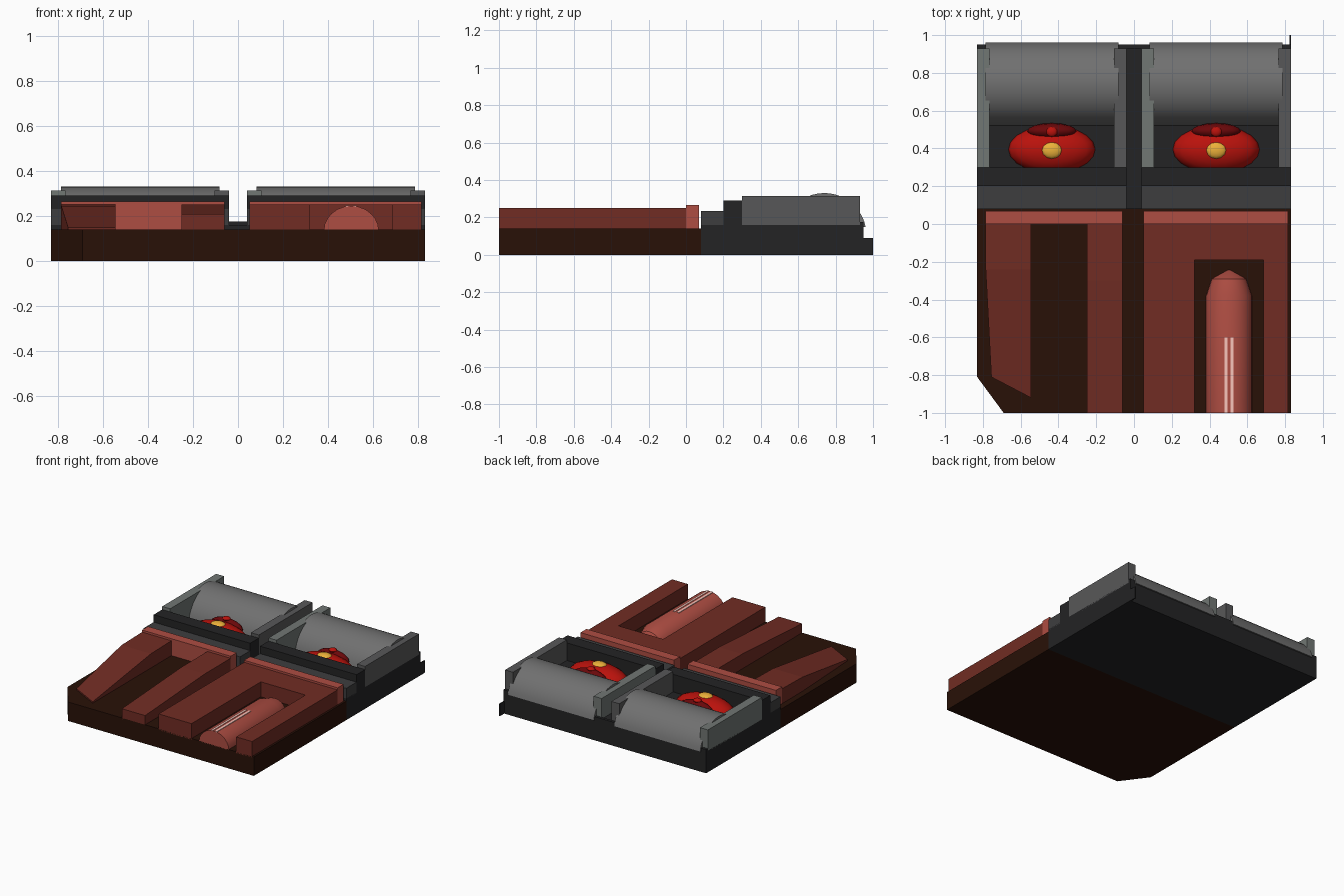
import bpy, bmesh
from math import radians, sin, cos, pi
from mathutils import Matrix

if "Cube" in bpy.data.objects:
    bpy.data.objects.remove(bpy.data.objects["Cube"])


def mat(name, r, g, b):
    m = bpy.data.materials.new(name)
    m.diffuse_color = tuple((c / 255) ** 2.2 for c in (r, g, b)) + (1,)
    m.use_nodes = True
    m.node_tree.nodes["Principled BSDF"].inputs["Base Color"].default_value = m.diffuse_color
    return m


BROWN = mat("dark_brown", 45, 24, 16)
RED = mat("brick_red", 112, 48, 40)
ROSE = mat("light_brick", 172, 78, 68)
PINK = mat("pale_pink", 250, 195, 185)
BLACK = mat("charcoal", 40, 40, 41)
DARK = mat("dark_grey", 64, 64, 65)
MID = mat("mid_grey", 88, 88, 89)
PALE = mat("pale_grey", 112, 118, 115)
STEEL = mat("barrel_grey", 112, 112, 112)
SCARLET = mat("scarlet", 185, 25, 20)
MAROON = mat("maroon", 105, 16, 18)
GOLD = mat("gold", 235, 175, 60)


def finish(name, bm, m, smooth=False):
    bmesh.ops.recalc_face_normals(bm, faces=bm.faces)
    me = bpy.data.meshes.new(name)
    bm.to_mesh(me)
    bm.free()
    ob = bpy.data.objects.new(name, me)
    bpy.context.collection.objects.link(ob)
    me.materials.append(m)
    if smooth:
        bpy.ops.object.select_all(action='DESELECT')
        ob.select_set(True)
        bpy.context.view_layer.objects.active = ob
        bpy.ops.object.shade_smooth_by_angle(angle=radians(40))
    return ob


def box(name, x0, x1, y0, y1, z0, z1, m):
    return slab(name, [(x0, y0), (x1, y0), (x1, y1), (x0, y1)], z0, z1, m)


def slab(name, outline, z0, z1, m):
    """Extrude an xy outline upward; z1 is one height or one per corner."""
    tops = z1 if isinstance(z1, (list, tuple)) else [z1] * len(outline)
    bm = bmesh.new()
    lo = [bm.verts.new((x, y, z0)) for x, y in outline]
    hi = [bm.verts.new((x, y, z)) for (x, y), z in zip(outline, tops)]
    bm.faces.new(lo)
    bm.faces.new(hi)
    for i in range(len(lo)):
        j = (i + 1) % len(lo)
        bm.faces.new((lo[i], lo[j], hi[j], hi[i]))
    return finish(name, bm, m)


def wedge(name, sections, z0, m):
    """Bar with sloping top: sections (xl, yl, xr, yr, z) from back to front."""
    bm = bmesh.new()
    rings = [[bm.verts.new(p) for p in ((xl, yl, z0), (xr, yr, z0), (xr, yr, z), (xl, yl, z))]
             for xl, yl, xr, yr, z in sections]
    bm.faces.new(rings[0])
    bm.faces.new(rings[-1])
    for a, b in zip(rings, rings[1:]):
        for i in range(4):
            j = (i + 1) % 4
            bm.faces.new((a[i], a[j], b[j], b[i]))
    return finish(name, bm, m)


def ellipsoid(name, c, r, m, seg=20, rings=10):
    bm = bmesh.new()
    bmesh.ops.create_uvsphere(bm, u_segments=seg, v_segments=rings, radius=1,
                              matrix=Matrix.Translation(c) @ Matrix.Diagonal((*r, 1)))
    return finish(name, bm, m, True)


# front brown base with a clipped corner
slab("front_base", [(-.69, -1), (.83, -1), (.83, .08), (-.83, .08), (-.83, -.81)], 0, .14, BROWN)

# raised red bars and lighter rear trims
box("left_trim", -.785, -.06, 0, .07, .14, .265, ROSE)
box("right_trim", .05, .815, 0, .07, .14, .265, ROSE)
wedge("left_bar", [(-.785, 0, -.545, 0, .25), (-.785, -.24, -.545, -.24, .245),
                   (-.755, -.81, -.545, -.92, .15)], .13, RED)
wedge("middle_bar", [(-.25, 0, -.06, 0, .25), (-.25, -.3, -.06, -.3, .25),
                     (-.25, -1, -.06, -1, .208)], .13, RED)
slab("right_frame", [(.05, -1), (.32, -1), (.32, -.19), (.685, -.19), (.685, -1),
                     (.815, -1), (.815, 0), (.05, 0)], .13, .25, RED)

# half-round tube with a blunt faceted nose
bm = bmesh.new()
N = 12
rings = []
for y, s in ((-1, 1), (-.38, 1), (-.29, .75)):
    rings.append([bm.verts.new((.503 + .122 * s * cos(pi * i / N), y, .135 + .11 * s * sin(pi * i / N)))
                  for i in range(N + 1)])
tip = bm.verts.new((.503, -.24, .135))
bm.faces.new(rings[0])
for a, b in zip(rings, rings[1:]):
    for i in range(N):
        bm.faces.new((a[i], a[i + 1], b[i + 1], b[i]))
for i in range(N):
    bm.faces.new((rings[-1][i], rings[-1][i + 1], tip))
finish("tube", bm, ROSE, True)
for x in (.478, .510):
    box("tube_highlight", x, x + .017, -1, -.6, .235, .247, PINK)

# rear grey base, back lip and corner tab
box("rear_base", -.83, .83, .08, .945, 0, .16, BLACK)
box("back_lip", -.83, .83, .93, .95, 0, .175, BLACK)
box("corner_tab", .822, .83, .95, 1, 0, .09, BLACK)

# two identical rear modules
for cx in (-.435, .435):
    l, r = cx - .395, cx + .395
    box("front_step", l, r, .08, .2, .15, .235, DARK)
    box("upper_step", l, r, .2, .3, .15, .29, BLACK)
    box("left_wall", l, l + .065, .3, .93, .15, .313, PALE)
    box("right_wall", r - .065, r, .3, .93, .15, .313, MID)

    # rounded barrel lying across the module, closed at base level
    bm = bmesh.new()
    a0 = .2
    arc = [(.74 + .225 * cos(a0 + (pi - 2 * a0) * i / 20), .105 + .225 * sin(a0 + (pi - 2 * a0) * i / 20))
           for i in range(21)]
    ends = [[bm.verts.new((x, y, z)) for y, z in arc] for x in (cx - .352, cx + .352)]
    for e in ends:
        bm.faces.new(e)
    for i in range(len(arc)):
        j = (i + 1) % len(arc)
        bm.faces.new((ends[0][i], ends[0][j], ends[1][j], ends[1][i]))
    finish("barrel", bm, STEEL, True)

    # red dome with gold button and maroon cap
    ellipsoid("dome", (cx, .395, .16), (.23, .125, .10), SCARLET)
    ellipsoid("gold_button", (cx, .39, .25), (.055, .045, .022), GOLD, 12, 8)
    ellipsoid("dome_cap", (cx, .492, .2), (.13, .042, .06), MAROON, 16, 8)
    ellipsoid("cap_knob", (cx, .488, .258), (.03, .027, .015), SCARLET, 10, 6)
